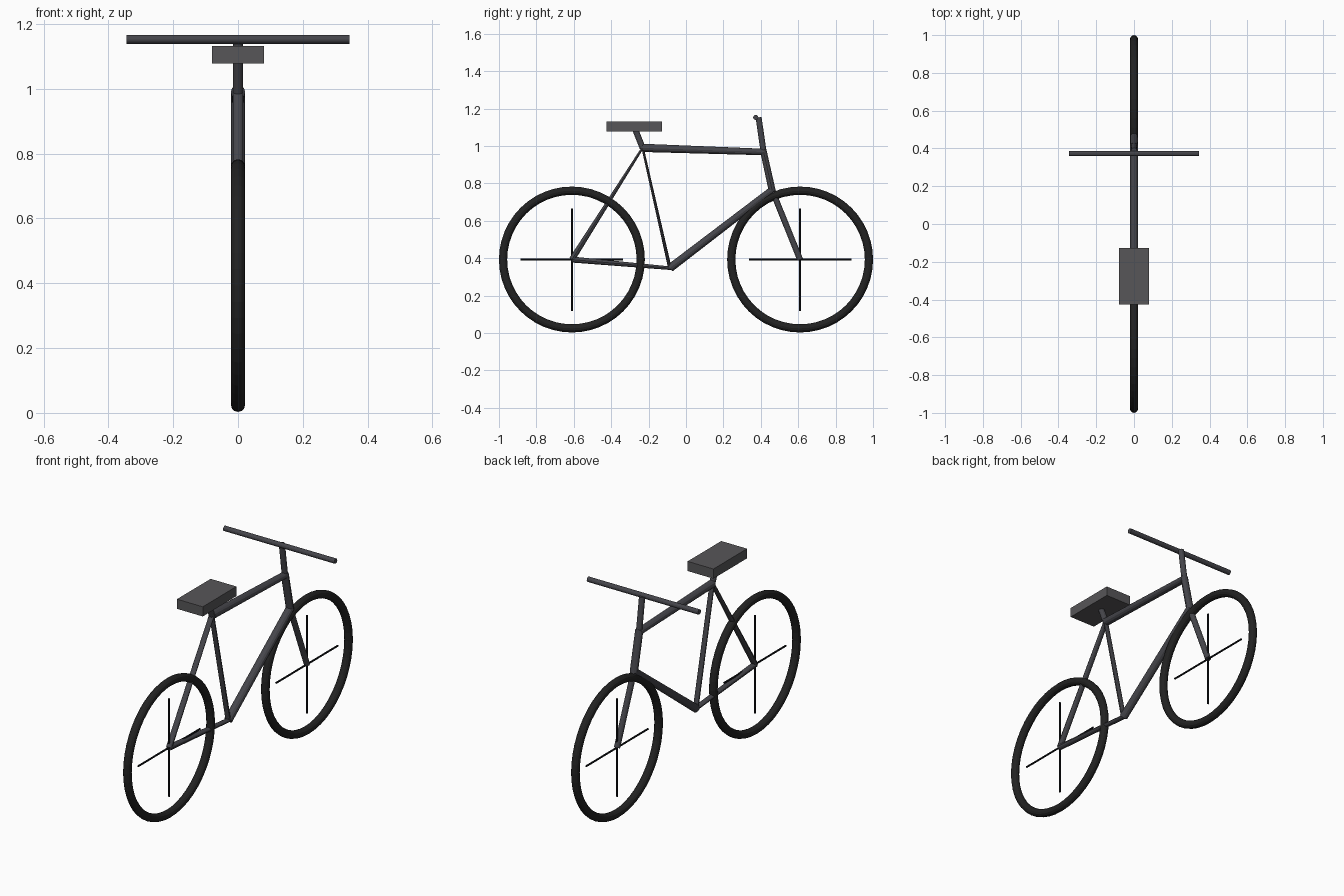
import bpy
import math

cube = bpy.data.objects.get("Cube")
if cube:
    bpy.data.objects.remove(cube, do_unlink=True)


def material(name, rgb):
    m = bpy.data.materials.new(name)
    m.use_nodes = True
    color = (*rgb, 1.0)
    m.diffuse_color = color
    m.node_tree.nodes["Principled BSDF"].inputs["Base Color"].default_value = color
    return m


FRAME = material("dark grey metal", (0.06, 0.06, 0.07))
SEAT = material("grey saddle", (0.095, 0.093, 0.098))
RUBBER = material("black rubber", (0.016, 0.016, 0.016))
SPOKE = material("black spoke", (0.008, 0.009, 0.012))


def tube(name, points, radius, mat, sides_res=4):
    """Round tube along straight segments, turned into a faceted mesh."""
    curve = bpy.data.curves.new(name, "CURVE")
    curve.dimensions = "3D"
    curve.bevel_depth = radius
    curve.bevel_resolution = sides_res
    curve.use_fill_caps = True
    spline = curve.splines.new("POLY")
    spline.points.add(len(points) - 1)
    for p, co in zip(spline.points, points):
        p.co = (*co, 1.0)
    spline.use_smooth = False
    obj = bpy.data.objects.new(name, curve)
    bpy.context.collection.objects.link(obj)
    curve.materials.append(mat)
    bpy.ops.object.select_all(action="DESELECT")
    obj.select_set(True)
    bpy.context.view_layer.objects.active = obj
    bpy.ops.object.convert(target="MESH")
    return bpy.context.object


# Frame joints, all on the centre plane
rear_axle = (0, -0.61, 0.393)
front_axle = (0, 0.61, 0.393)
seat_joint = (0, -0.232, 0.99)
crank_joint = (0, -0.086, 0.347)
head_top = (0, 0.415, 0.968)
head_bottom = (0, 0.46, 0.765)
seat_post_top = (0, -0.27, 1.085)
stem_top = (0, 0.388, 1.153)

# Frame
tube("main_frame", [seat_joint, head_top, head_bottom, crank_joint], 0.022, FRAME)
tube("rear_frame", [rear_axle, seat_joint, crank_joint, rear_axle], 0.016, FRAME)
tube("fork", [head_bottom, front_axle], 0.016, FRAME)
tube("stem", [head_top, stem_top], 0.016, FRAME)
tube("seat_post", [seat_joint, seat_post_top], 0.016, FRAME)
tube("handlebar", [(-0.344, 0.373, 1.153), (0.344, 0.373, 1.153)], 0.014, FRAME)

# Saddle block
bpy.ops.mesh.primitive_cube_add(size=1, location=(0, -0.277, 1.105))
saddle = bpy.context.object
saddle.name = "saddle"
saddle.scale = (0.16, 0.298, 0.054)
saddle.data.materials.append(SEAT)

# Wheels: tyre plus two crossed spokes
for side, (x, y, z) in (("front", front_axle), ("rear", rear_axle)):
    bpy.ops.mesh.primitive_torus_add(
        location=(x, y, z), rotation=(0, math.pi / 2, 0),
        major_radius=0.368, minor_radius=0.022,
        major_segments=48, minor_segments=12)
    tyre = bpy.context.object
    tyre.name = side + "_tyre"
    tyre.data.materials.append(RUBBER)
    reach = 0.274
    tube(side + "_spoke_upright", [(x, y, z - reach), (x, y, z + reach)], 0.005, SPOKE, 2)
    tube(side + "_spoke_level", [(x, y - reach, z), (x, y + reach, z)], 0.005, SPOKE, 2)
